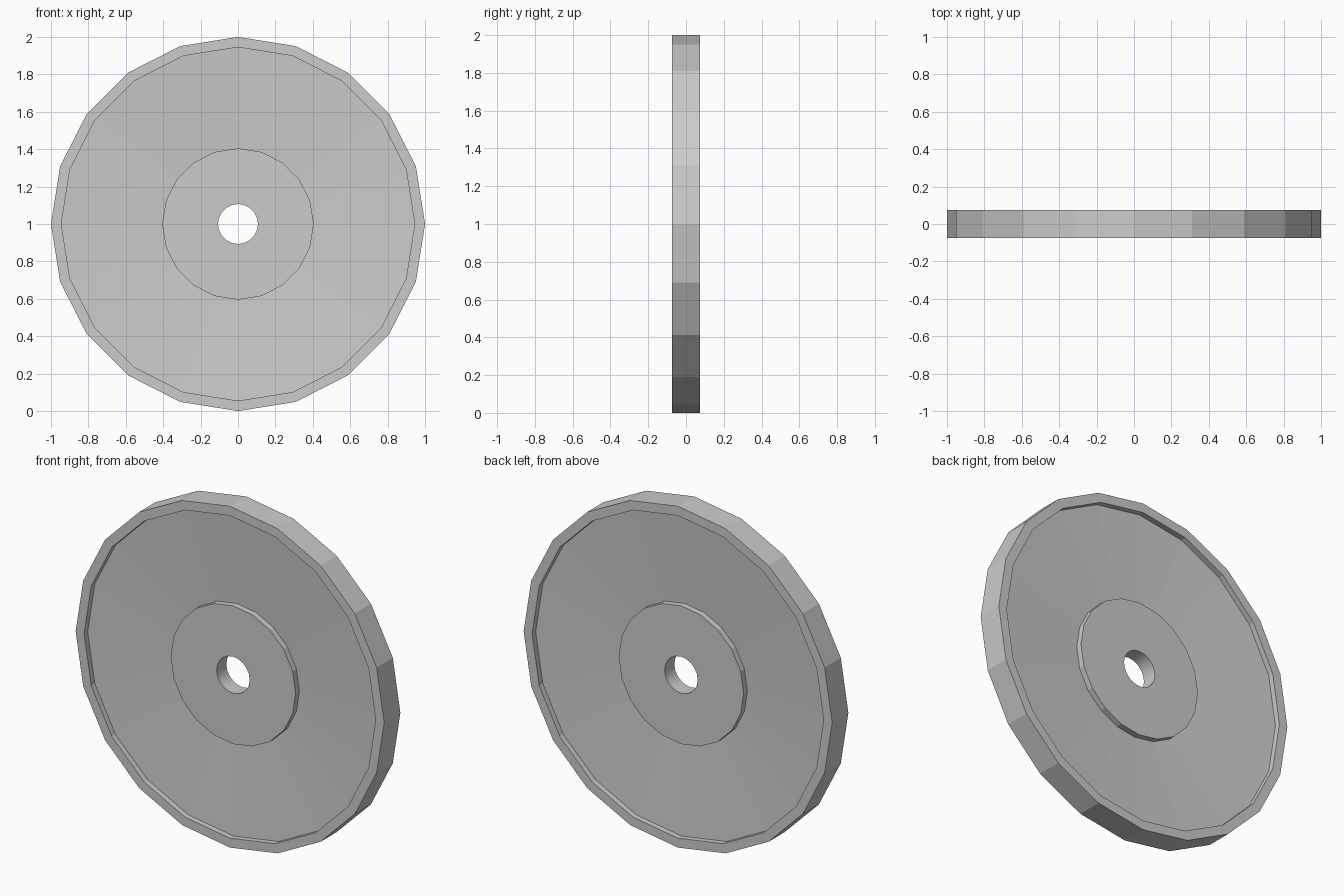
import bpy
import bmesh
from math import cos, sin, tau

cube = bpy.data.objects.get("Cube")
if cube:
    bpy.data.objects.remove(cube, do_unlink=True)

SIDES = 20
grey = bpy.data.materials.new("plain grey")
grey.use_nodes = True
colour = (0.6, 0.6, 0.6, 1)
grey.diffuse_color = colour
grey.node_tree.nodes["Principled BSDF"].inputs["Base Color"].default_value = colour

# Half cross-section as (radius, depth): bore, hub, dished web, raised rim
half = [(0.107, 0.045), (0.405, 0.045), (0.405, 0.01),
        (0.945, 0.042), (0.945, 0.075), (1.0, 0.075)]
profile = [(r, -y) for r, y in half] + [(r, y) for r, y in reversed(half)]

# Turn the closed section around the wheel axis
bm = bmesh.new()
rings = []
for i in range(SIDES):
    a = tau * i / SIDES
    rings.append([bm.verts.new((r * cos(a), y, 1 + r * sin(a))) for r, y in profile])
count = len(profile)
for i in range(SIDES):
    here, there = rings[i], rings[(i + 1) % SIDES]
    for j in range(count):
        k = (j + 1) % count
        face = bm.faces.new((here[j], here[k], there[k], there[j]))
        face.smooth = j == count - 1  # rounded bore wall
bmesh.ops.recalc_face_normals(bm, faces=bm.faces)

# Keep the bore rim crisp
for edge in bm.edges:
    if edge.calc_face_angle(0) > 0.6:
        edge.smooth = False

mesh = bpy.data.meshes.new("wheel_disc")
bm.to_mesh(mesh)
bm.free()
mesh.materials.append(grey)
wheel = bpy.data.objects.new("wheel_disc", mesh)
bpy.context.collection.objects.link(wheel)
